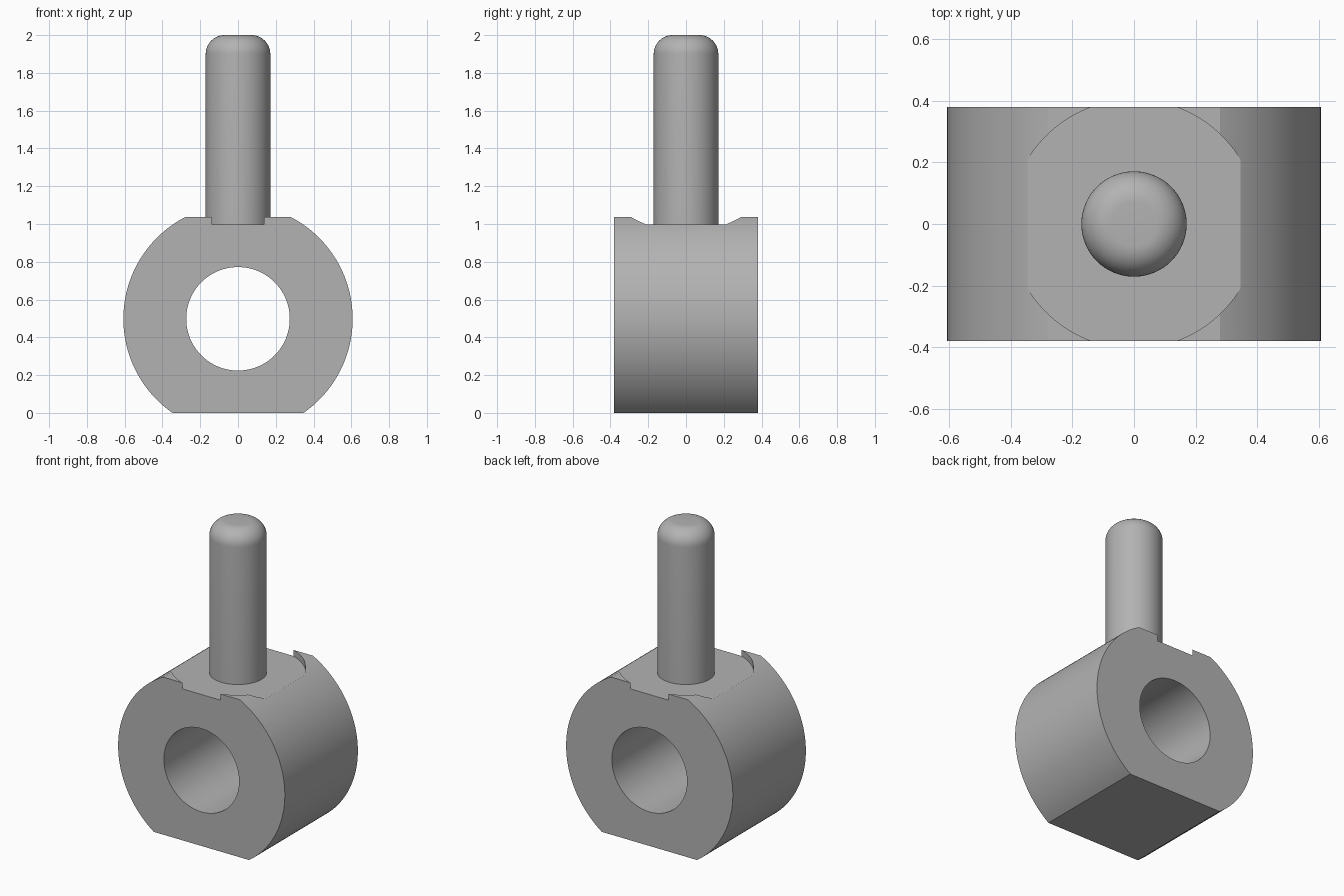
import bpy, bmesh
from math import sin, cos, pi, asin, radians
from mathutils import Matrix, Vector

if "Cube" in bpy.data.objects:
    bpy.data.objects.remove(bpy.data.objects["Cube"])

CENTRE_Z, RING_R, HOLE_R, HALF_DEPTH = 0.498, 0.607, 0.274, 0.38
TOP_Z, SEAT_Z, SEAT_R = 1.037, 0.997, 0.404
PIN_R, FILLET = 0.171, 0.1

steel = bpy.data.materials.new("grey steel")
steel.use_nodes = True
colour = (0.45, 0.45, 0.45, 1)
steel.diffuse_color = colour
steel.node_tree.nodes["Principled BSDF"].inputs["Base Color"].default_value = colour


def make_object(name, bm):
    bmesh.ops.recalc_face_normals(bm, faces=bm.faces)
    mesh = bpy.data.meshes.new(name)
    bm.to_mesh(mesh)
    bm.free()
    mesh.materials.append(steel)
    obj = bpy.data.objects.new(name, mesh)
    bpy.context.collection.objects.link(obj)
    return obj


def select_only(obj):
    bpy.ops.object.select_all(action='DESELECT')
    obj.select_set(True)
    bpy.context.view_layer.objects.active = obj


def cut_cylinder(target, radius, depth, matrix):
    bm = bmesh.new()
    bmesh.ops.create_cone(bm, cap_ends=True, segments=128, radius1=radius,
                          radius2=radius, depth=depth, matrix=matrix)
    cutter = make_object("cutter", bm)
    cutter.hide_render = True
    mod = target.modifiers.new("cut", 'BOOLEAN')
    mod.operation, mod.solver, mod.object = 'DIFFERENCE', 'EXACT', cutter
    select_only(target)
    bpy.ops.object.modifier_apply(modifier=mod.name)
    bpy.data.objects.remove(cutter)


# Ring body: round outline with a flat top and bottom, extruded front to back
low = asin(-CENTRE_Z / RING_R)
high = asin((TOP_Z - CENTRE_Z) / RING_R)
steps = 64
angles = [low + (high - low) * i / steps for i in range(steps + 1)]
right = [(RING_R * cos(a), CENTRE_Z + RING_R * sin(a)) for a in angles]
outline = right + [(-x, z) for x, z in reversed(right)]
bm = bmesh.new()
face = bm.faces.new([bm.verts.new((x, -HALF_DEPTH, z)) for x, z in outline])
ext = bmesh.ops.extrude_face_region(bm, geom=[face])
bmesh.ops.translate(bm, vec=(0, 2 * HALF_DEPTH, 0),
                    verts=[v for v in ext["geom"] if isinstance(v, bmesh.types.BMVert)])
ring = make_object("ring_body", bm)

# Through hole and round recess for the pin
cut_cylinder(ring, HOLE_R, 2, Matrix.Translation((0, 0, CENTRE_Z)) @ Matrix.Rotation(pi / 2, 4, 'X'))
cut_cylinder(ring, SEAT_R, 0.4, Matrix.Translation((0, 0, SEAT_Z + 0.2)))

# Pin: lathed profile with a rounded tip
profile = [(0, SEAT_Z - 0.05), (PIN_R, SEAT_Z - 0.05)]
for i in range(13):
    a = pi / 2 * i / 12
    profile.append((PIN_R - FILLET + FILLET * cos(a), 2 - FILLET + FILLET * sin(a)))
profile.append((0, 2))
bm = bmesh.new()
verts = [bm.verts.new((r, 0, z)) for r, z in profile]
edges = [bm.edges.new(pair) for pair in zip(verts, verts[1:])]
bmesh.ops.spin(bm, geom=verts + edges, cent=(0, 0, 0), axis=(0, 0, 1),
               angle=2 * pi, steps=96)
bmesh.ops.remove_doubles(bm, verts=bm.verts, dist=0.0001)
pin = make_object("pin", bm)

for obj in (ring, pin):
    select_only(obj)
    bpy.ops.object.shade_smooth_by_angle(angle=radians(25))
